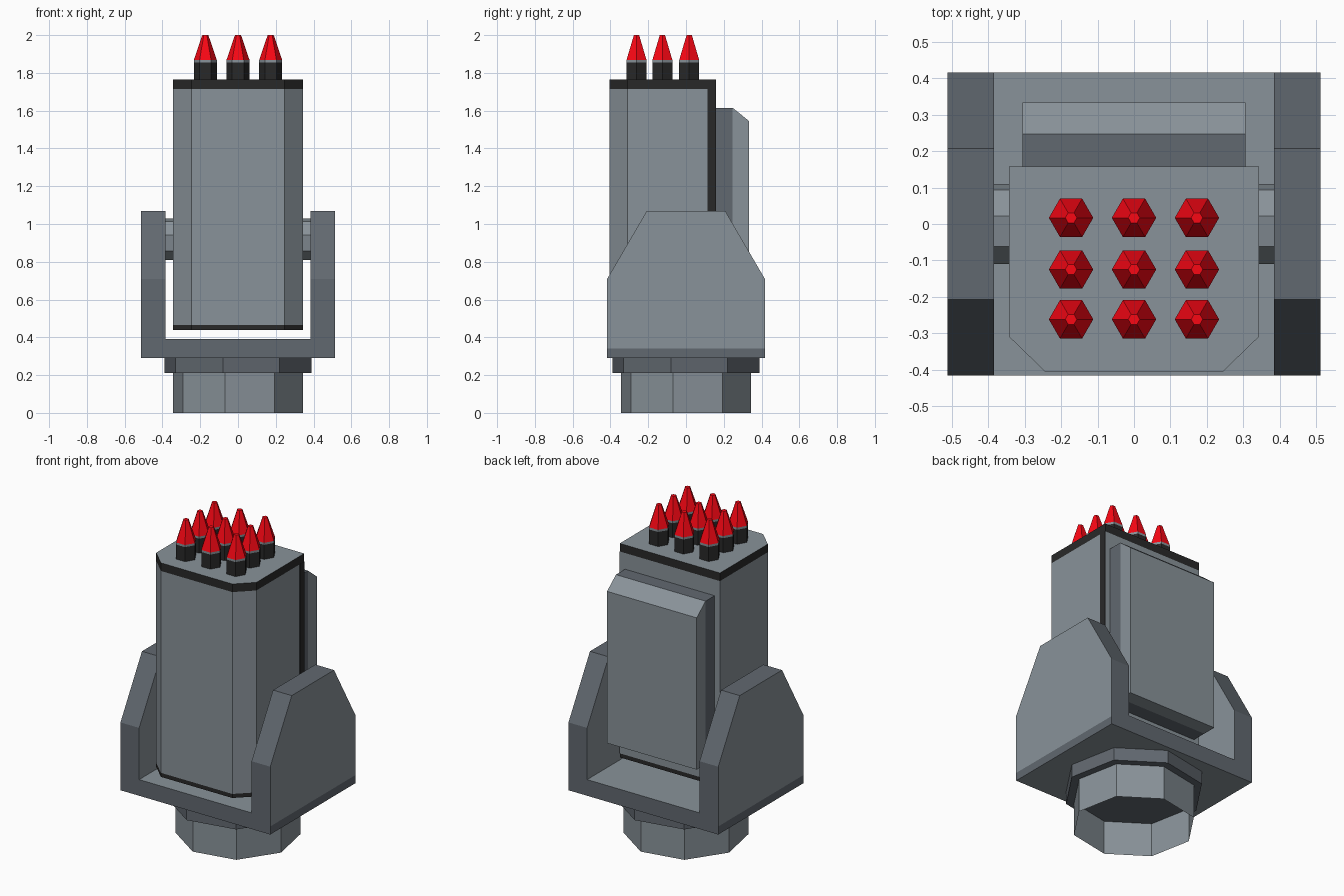
import bpy, bmesh
from math import cos, sin, radians

if "Cube" in bpy.data.objects:
    bpy.data.objects.remove(bpy.data.objects["Cube"])


def material(name, colour):
    m = bpy.data.materials.new(name)
    m.diffuse_color = colour
    m.use_nodes = True
    m.node_tree.nodes["Principled BSDF"].inputs["Base Color"].default_value = m.diffuse_color
    return m


BLACK = material("black_trim", (0.022, 0.022, 0.022, 1))
RED = material("red_tip", (0.95, 0.002, 0.007, 1))
LIGHT = material("slate_light", (0.25, 0.29, 0.32, 1))
DEEP = material("slate_dark", (0.12, 0.138, 0.16, 1))


def loft(name, rings, mat=LIGHT, cap_start=True, cap_end=True):
    """Skin a list of equal-length point rings."""
    bm = bmesh.new()
    loops = [[bm.verts.new(p) for p in ring] for ring in rings]
    n = len(loops[0])
    for a, b in zip(loops, loops[1:]):
        for i in range(n):
            j = (i + 1) % n
            bm.faces.new((a[i], a[j], b[j], b[i]))
    if cap_start:
        bm.faces.new(loops[0][::-1])
    if cap_end:
        bm.faces.new(loops[-1])
    bmesh.ops.recalc_face_normals(bm, faces=bm.faces)
    me = bpy.data.meshes.new(name)
    bm.to_mesh(me)
    bm.free()
    ob = bpy.data.objects.new(name, me)
    bpy.context.collection.objects.link(ob)
    me.materials.append(mat)
    return ob


def prism_x(name, yz, x0, x1, mat=LIGHT):
    return loft(name, [[(x, y, z) for y, z in yz] for x in (x0, x1)], mat)


def prism_z(name, xy, z0, z1, mat=LIGHT, **caps):
    return loft(name, [[(x, y, z) for x, y in xy] for z in (z0, z1)], mat, **caps)


def rect(a0, a1, b0, b1):
    return [(a0, b0), (a1, b0), (a1, b1), (a0, b1)]


def ngon(n, r, start=0, cx=0, cy=0):
    return [(cx + r * cos(radians(start + 360 * i / n)),
             cy + r * sin(radians(start + 360 * i / n))) for i in range(n)]


def paint(ob, mat, test):
    """Give a second material to faces whose normal passes the test."""
    ob.data.materials.append(mat)
    for f in ob.data.polygons:
        f.material_index = int(test(f.normal))


# Turntable: open octagonal foot and wider collar
prism_z("foot_tube", ngon(8, 0.35, -11.5), 0, 0.21, cap_start=False, cap_end=False)
prism_z("foot_collar", ngon(8, 0.397, -11.5), 0.21, 0.29, DEEP)

# Cradle: floor and two side plates with dark edges and a dark lower strip
floor = prism_x("cradle_floor", rect(-0.417, 0.417, 0.29, 0.39), -0.385, 0.385)
paint(floor, DEEP, lambda n: abs(n.y) > 0.5)
plate = [(-0.417, 0.34), (0.417, 0.34), (0.417, 0.71),
         (0.207, 1.07), (-0.207, 1.07), (-0.417, 0.71)]
for s, side in ((-1, "left"), (1, "right")):
    ob = prism_x("cradle_plate_" + side, plate, s * 0.385, s * 0.513)
    paint(ob, DEEP, lambda n: abs(n.x) < 0.5)
    ob = prism_x("cradle_strip_" + side, rect(-0.417, 0.417, 0.29, 0.34),
                 s * 0.385, s * 0.513)
    paint(ob, DEEP, lambda n: n.z > -0.5)
    # Pivot stub between plate and pod
    prism_x("pivot_" + side, ngon(8, 0.112, -11.5, 0, 0.92), s * 0.34, s * 0.385)

# Launcher pod with chamfered front edges, and black end bands
outline = [(-0.343, 0.158), (-0.343, -0.31), (-0.245, -0.405),
           (0.245, -0.405), (0.343, -0.31), (0.343, 0.158)]
prism_z("pod_body", outline, 0.465, 1.715, cap_start=False, cap_end=False)
for name, z0, z1 in (("pod_base_band", 0.44, 0.465), ("pod_lid", 1.715, 1.765)):
    band = prism_z(name, outline, z0, z1, BLACK)
    paint(band, LIGHT, lambda n: abs(n.z) > 0.5)

# Black vertical strip on the right side of the pod
prism_x("pod_side_strip", rect(0.113, 0.158, 0.465, 1.715), 0.34, 0.344, BLACK)

# Rear panel: dark spacer and light cover with bevelled top
prism_x("rear_panel_spacer", rect(0.158, 0.247, 0.605, 1.615), -0.307, 0.307, DEEP)
prism_x("rear_panel_cover", [(0.247, 0.605), (0.334, 0.605), (0.334, 1.545),
                             (0.247, 1.615)], -0.307, 0.307)

# Nine hexagonal rockets: body, grey collar, red tip
for i, x in enumerate((-0.173, 0, 0.173)):
    for j, y in enumerate((0.017, -0.125, -0.262)):
        tag = f"_{i}_{j}"
        hexagon = ngon(6, 0.061, 0, x, y)
        prism_z("rocket_body" + tag, hexagon, 1.765, 1.855, BLACK)
        prism_z("rocket_collar" + tag, hexagon, 1.855, 1.868,
                cap_start=False, cap_end=False)
        loft("rocket_tip" + tag,
             [[(px, py, z) for px, py in ngon(6, r, 0, x, y)]
              for r, z in ((0.061, 1.868), (0.016, 2.0))], RED)
